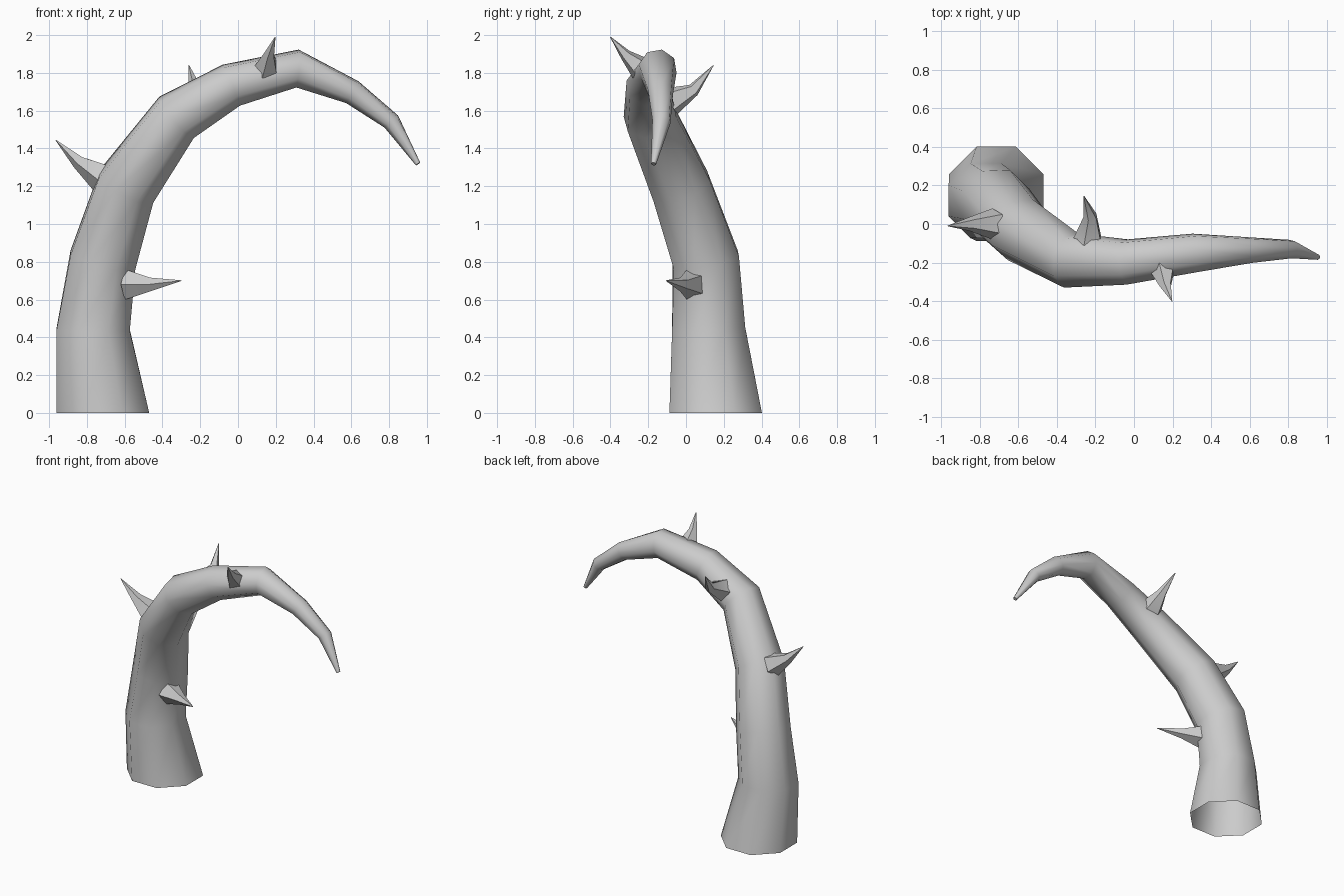
import bpy, bmesh, math
from mathutils import Vector

cube = bpy.data.objects.get("Cube")
if cube:
    bpy.data.objects.remove(cube, do_unlink=True)

grey = bpy.data.materials.new("horn grey")
grey.use_nodes = True
COLOUR = (0.6, 0.6, 0.6, 1)
grey.diffuse_color = COLOUR
grey.node_tree.nodes["Principled BSDF"].inputs["Base Color"].default_value = COLOUR


def tube(name, stations, sides, first_normal=None, cap_start=False, smooth_angle=60):
    """Sweep a polygon along (x, y, z, radius) stations, twisting as little as possible."""
    pts = [Vector(s[:3]) for s in stations]
    bm = bmesh.new()
    rings, side = [], Vector((1, 0, 0))
    for i, (p, s) in enumerate(zip(pts, stations)):
        before = (p - pts[i - 1]).normalized() if i else Vector()
        after = (pts[i + 1] - p).normalized() if i + 1 < len(pts) else Vector()
        normal = (before + after).normalized()
        if i == 0 and first_normal:
            normal = Vector(first_normal)
        side = (side - normal * side.dot(normal))
        if side.length < 0.1:
            side = normal.orthogonal()
        side.normalize()
        other = normal.cross(side)
        ring = []
        for k in range(sides):
            a = 2 * math.pi * (k + 0.5) / sides
            ring.append(bm.verts.new(p + s[3] * (side * math.cos(a) + other * math.sin(a))))
        rings.append(ring)
    for low, high in zip(rings, rings[1:]):
        for k in range(sides):
            n = (k + 1) % sides
            bm.faces.new((low[k], low[n], high[n], high[k]))
    bm.faces.new(rings[-1])
    if cap_start:
        bm.faces.new(rings[0][::-1])
    mesh = bpy.data.meshes.new(name)
    bm.to_mesh(mesh)
    bm.free()
    obj = bpy.data.objects.new(name, mesh)
    bpy.context.collection.objects.link(obj)
    mesh.materials.append(grey)
    bpy.ops.object.select_all(action="DESELECT")
    obj.select_set(True)
    bpy.context.view_layer.objects.active = obj
    bpy.ops.object.shade_smooth_by_angle(angle=math.radians(smooth_angle))
    return obj


# Curved tapering stem, open at the foot
tube("stem", [
    (-0.715, 0.157, 0.00, 0.265),
    (-0.767, 0.120, 0.44, 0.210),
    (-0.715, 0.105, 0.81, 0.190),
    (-0.590, -0.030, 1.20, 0.172),
    (-0.325, -0.190, 1.565, 0.145),
    (-0.035, -0.197, 1.735, 0.120),
    (0.315, -0.150, 1.823, 0.103),
    (0.605, -0.135, 1.698, 0.068),
    (0.812, -0.130, 1.542, 0.049),
    (0.953, -0.172, 1.318, 0.014),
], 8, first_normal=(0, 0, 1))

# Thorns: base centre, bend, tip and base radius
thorns = {
    "lower_thorn": ((-0.59, 0.03, 0.68), (-0.46, -0.02, 0.68), (-0.30, -0.105, 0.70), 0.085),
    "outer_thorn": ((-0.72, 0.0, 1.25), (-0.845, 0.0, 1.33), (-0.965, -0.01, 1.445), 0.085),
    "back_thorn": ((-0.235, -0.08, 1.65), (-0.225, 0.04, 1.71), (-0.26, 0.145, 1.84), 0.08),
    "top_thorn": ((0.15, -0.235, 1.82), (0.165, -0.32, 1.895), (0.197, -0.40, 1.99), 0.07),
}
for name, (base, bend, tip, radius) in thorns.items():
    tube(name, [(*base, radius), (*bend, radius * 0.45), (*tip, 0.002)], 5, cap_start=True)
